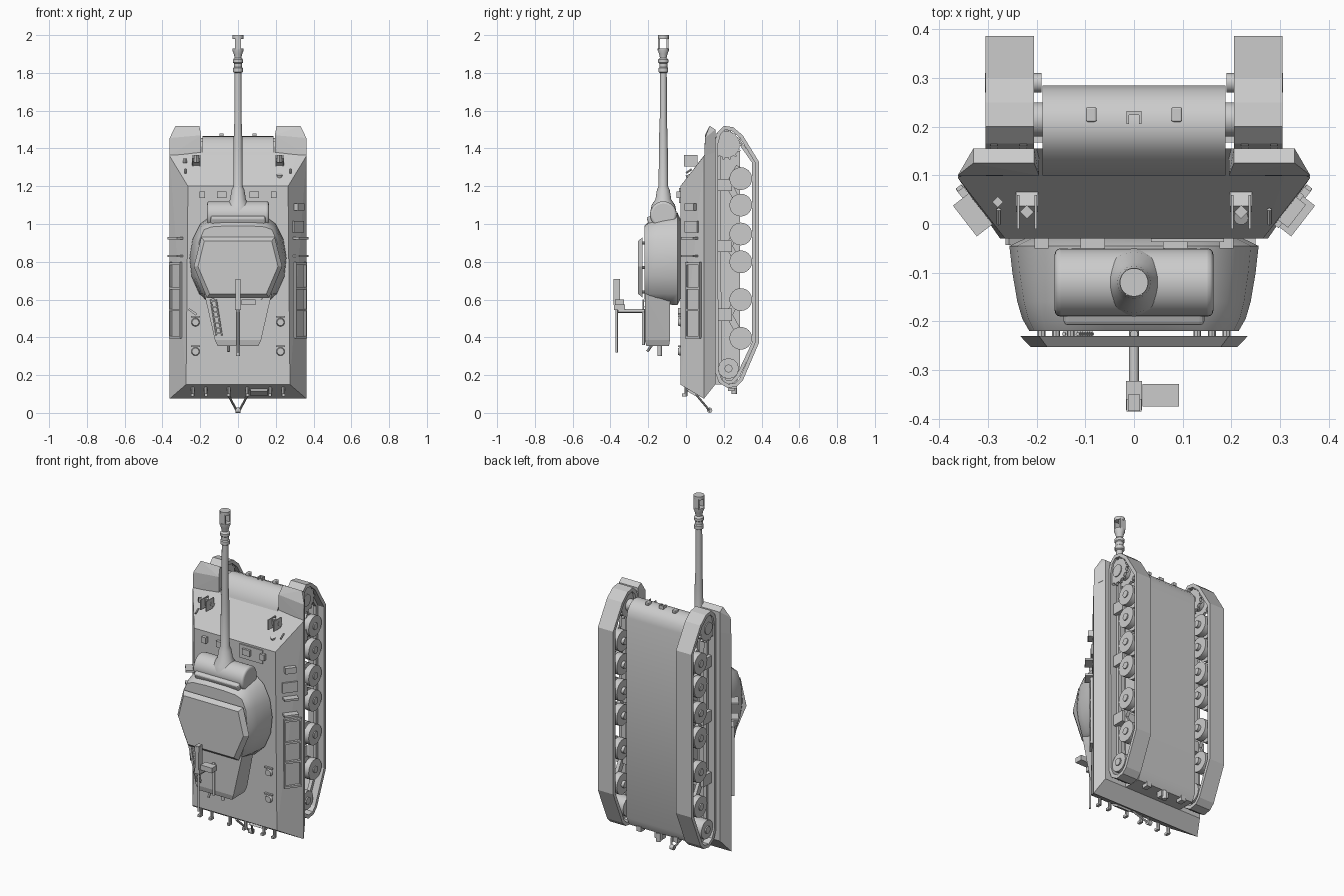
import bpy, bmesh, math
from mathutils import Matrix, Vector, Euler

if "Cube" in bpy.data.objects:
    bpy.data.objects.remove(bpy.data.objects["Cube"])


def finish(name, bm, mirror=False, smooth=None, bevel=0):
    bmesh.ops.recalc_face_normals(bm, faces=bm.faces)
    me = bpy.data.meshes.new(name)
    bm.to_mesh(me)
    bm.free()
    ob = bpy.data.objects.new(name, me)
    bpy.context.collection.objects.link(ob)
    if bevel:
        m = ob.modifiers.new("bevel", 'BEVEL')
        m.width, m.segments = bevel, 3
    if mirror:
        ob.modifiers.new("mirror", 'MIRROR')
    if smooth:
        bpy.ops.object.select_all(action='DESELECT')
        ob.select_set(True)
        bpy.context.view_layer.objects.active = ob
        bpy.ops.object.shade_smooth_by_angle(angle=math.radians(smooth))
    return ob


def box(name, c, s, rot=(0, 0, 0), mirror=False, bevel=0):
    bm = bmesh.new()
    mat = Matrix.Translation(c) @ Euler(rot).to_matrix().to_4x4() @ Matrix.Diagonal((*s, 1))
    bmesh.ops.create_cube(bm, size=1, matrix=mat)
    return finish(name, bm, mirror, bevel=bevel)


def rod(name, a, b, r, r2=None, n=16, mirror=False, bevel=0):
    a, b = Vector(a), Vector(b)
    d = b - a
    bm = bmesh.new()
    mat = Matrix.Translation((a + b) / 2) @ d.to_track_quat('Z', 'Y').to_matrix().to_4x4()
    bmesh.ops.create_cone(bm, cap_ends=True, segments=n, radius1=r,
                          radius2=r if r2 is None else r2, depth=d.length, matrix=mat)
    return finish(name, bm, mirror, 40, bevel)


def convex(name, pts, both=True, mirror=False):
    # both: add the x-reflected points; mirror: a separate copy on the other side
    bm = bmesh.new()
    for x, y, z in pts:
        bm.verts.new((x, y, z))
        if both:
            bm.verts.new((-x, y, z))
    bmesh.ops.convex_hull(bm, input=bm.verts)
    bmesh.ops.dissolve_limit(bm, angle_limit=0.02, verts=bm.verts, edges=bm.edges)
    return finish(name, bm, mirror)


def loft(name, rings, smooth=40):
    bm = bmesh.new()
    vs = [[bm.verts.new(p) for p in r] for r in rings]
    n = len(vs[0])
    for a, b in zip(vs, vs[1:]):
        for i in range(n):
            bm.faces.new((a[i], a[(i + 1) % n], b[(i + 1) % n], b[i]))
    bm.faces.new(vs[0])
    bm.faces.new(vs[-1])
    return finish(name, bm, False, smooth)


def strip(name, prof, x0, x1, thick):
    bm = bmesh.new()
    a = [bm.verts.new((x0, y, z)) for y, z in prof]
    b = [bm.verts.new((x1, y, z)) for y, z in prof]
    for i in range(len(a)):
        j = (i + 1) % len(a)
        bm.faces.new((a[i], a[j], b[j], b[i]))
    ob = finish(name, bm)
    m = ob.modifiers.new("thickness", 'SOLIDIFY')
    m.thickness, m.offset, m.use_even_offset = thick, -1, True
    ob.modifiers.new("mirror", 'MIRROR')


# Hull: upper body, rounded-nose lower body, fenders
convex("upper_hull", [(.265, -.03, 1.2), (.275, -.03, .15), (.362, .095, 1.36), (.362, .095, .075),
                      (.33, .155, 1.44), (.33, .155, .15)])
low = [(.1, .15), (.1, 1.38), (.15, 1.445), (.18, 1.462), (.215, 1.465), (.25, 1.45), (.275, 1.42),
       (.285, 1.38), (.285, .2), (.26, .15)]
loft("lower_hull", [[(x, y, z) for y, z in low] for x in (-.188, .188)])
convex("front_fender", [(.195, .1, 1.38), (.362, .098, 1.36), (.362, .1, 1.455), (.33, .125, 1.52),
                        (.205, .125, 1.52), (.195, .1, 1.47), (.33, .155, 1.38), (.33, .155, 1.5),
                        (.205, .155, 1.5), (.195, .155, 1.38)], False, True)

# Running gear
loop = [(.148, 1.42), (.165, 1.485), (.2, 1.52), (.25, 1.512), (.3, 1.47), (.386, 1.33), (.386, .37),
        (.3, .17), (.27, .14), (.22, .132), (.175, .16), (.152, .22)]
strip("track", loop, .205, .305, .02)
inner = [(y + (.018 if y < .2 else -.018), z + (.018 if z < .3 else -.018 if z > 1.4 else 0))
         for y, z in loop]
strip("track_guide", inner, .245, .265, .018)
for z in (1.24, 1.10, .947, .80, .60, .395):
    for x0, x1 in ((.207, .245), (.265, .3)):
        rod("road_wheel", (x0, .29, z), (x1, .29, z), .06, n=24, mirror=True)
    rod("wheel_hub", (.19, .29, z), (.306, .29, z), .02, n=12, mirror=True)
for z in (1.206, .884, .52):
    box("suspension_bracket", (.235, .205, z), (.1, .075, .065), mirror=True)
    for s in (-1, 1):
        box("suspension_arm", (.255, .255, z + s * .05), (.02, .035, .11), (s * -.5, 0, 0), True)
rod("sprocket_hub", (.18, .215, 1.42), (.3, .215, 1.42), .035, mirror=True)
for x in (.22, .28):
    rod("sprocket", (x, .215, 1.42), (x + .015, .215, 1.42), .07, n=20, mirror=True)
    for i in range(14):
        a = i * math.tau / 14
        box("sprocket_tooth", (x + .0075, .215 + .07 * math.cos(a), 1.42 + .07 * math.sin(a)),
            (.015, .02, .012), (a, 0, 0), True)
rod("idler", (.215, .225, .235), (.295, .225, .235), .055, n=12, mirror=True)
rod("idler_hub", (.18, .225, .235), (.303, .225, .235), .022, n=8, mirror=True)

# Turret: cast body, bustle, raised roof plate
base = [(.06, 1.06), (.14, 1.045), (.2, 1.0), (.24, .92), (.256, .82), (.245, .72), (.205, .63), (.14, .57)]
top = [(.06, .99), (.14, .985), (.18, .97), (.205, .91), (.215, .8), (.205, .73), (.175, .63), (.12, .6)]


def full(half, y):
    return [(x, y, z) for x, z in half] + [(-x, y, z) for x, z in reversed(half)]


def mix(t):
    return [(a + (c - a) * t, b + (d - b) * t) for (a, b), (c, d) in zip(base, top)]


ring = [(x * .86, .82 + (z - .82) * .85) for x, z in base]
loft("turret_body", [full(ring, -.028), full(base, -.045), full(mix(.15), -.1), full(mix(.4), -.16),
                     full(mix(.65), -.195), full(top, -.22)])
convex("turret_bustle", [(.178, -.218, .63), (.122, -.218, .385), (.108, -.21, .355), (.165, -.085, .63),
                         (.118, -.085, .385), (.105, -.09, .355)])
hexa = [(.165, .61), (.234, .775), (.195, .93)]
inset = [(.15, .63), (.212, .775), (.178, .91)]
loft("roof_plate", [full(hexa, -.23), full(inset, -.253)], 10)
for x, z in ((.19, .77), (.16, .9), (.13, .64)):
    rod("roof_post", (x, -.21, z), (x, -.235, z), .008, n=8, mirror=True)
rod("turret_ring", (0, -.015, .82), (0, -.045, .82), .19, n=32)

# Gun with mantlet and muzzle brake
rod("mantlet", (-.163, -.12, 1.05), (.163, -.12, 1.05), .07, n=32, bevel=.012)
box("mantlet_top", (0, -.165, 1.015), (.29, .07, .07), (.4, 0, 0), bevel=.01)
prof = [(.07, 1.06), (.062, 1.1), (.042, 1.13), (.034, 1.18), (.025, 1.2), (.023, 1.45), (.019, 1.55),
        (.018, 1.8), (.026, 1.805), (.026, 1.825), (.021, 1.83), (.021, 1.85), (.027, 1.855),
        (.027, 1.87), (.018, 1.88), (.022, 1.9), (.03, 1.92), (.03, 1.93)]
loft("gun_barrel", [[(r * math.cos(i * math.tau / 24), -.12 + r * math.sin(i * math.tau / 24), z)
                     for i in range(24)] for r, z in prof], 30)
rod("muzzle_ring", (0, -.12, 1.98), (0, -.12, 2), .029, n=24)
for s in (-1, 1):
    box("muzzle_cheek", (0, -.12 + s * .022, 1.955), (.034, .01, .06))

# Roof machine gun on its post
rod("mg_post", (0, -.22, .54), (0, -.36, .54), .01, n=12)
rod("mg_post_lower", (0, -.226, .36), (0, -.226, .55), .008, n=12)
box("mg_cradle", (0, -.352, .56), (.032, .06, .03))
box("mg_body", (0, -.367, .64), (.024, .034, .14))
rod("mg_barrel", (0, -.367, .32), (0, -.367, .58), .006, n=10)
box("mg_sight", (0, -.372, .69), (.03, .026, .03))
box("ammo_box", (.055, -.352, .585), (.075, .046, .03))

# Turret fittings
for i in range(7):
    box("rack_rung", (-.13 + i * .005, -.225, .59 - i * .028), (.03, .012, .008))
for dx in (-.014, .014):
    rod("rack_rail", (-.13 + dx, -.226, .6), (-.1 + dx, -.226, .41), .004, n=6)
rod("bustle_peg", (.0, -.14, .3), (0, -.14, .37), .012, n=10)
rod("bustle_hook", (-.05, -.205, .325), (-.05, -.18, .36), .007, n=8)

# Deck fittings
for z in (.48, .325):
    rod("deck_cap", (.225, -.025, z), (.225, -.043, z), .024, .018, mirror=True)
    box("deck_cap_lug", (.225, -.035, z + .028), (.05, .014, .008), mirror=True)
box("deck_handle", (-.24, -.036, .535), (.05, .014, .012), (0, .6, 0))
for x in (.19, .085):
    box("periscope", (x, -.038, 1.155), (.028 if x > .1 else .05, .024, .035), mirror=True)
box("driver_hatch", (.11, -.032, 1.15), (.15, .01, .08))
rod("glacis_cap", (.22, .02, 1.245), (.22, .012, 1.262), .015)

# Headlight clusters and towing eyes on the nose
for x in (.22,):
    box("headlight_base", (x, .05, 1.325), (.045, .05, .02), (-.7, 0, 0), True)
    box("headlight", (x, .025, 1.345), (.02, .02, .04), (0, 0, math.pi / 4), True)
    for dx in (-.018, .018):
        box("headlight_guard", (x + dx, .025, 1.335), (.005, .07, .06), mirror=True)
box("marker_lamp", (-.28, .045, 1.335), (.016, .016, .025), (0, 0, math.pi / 4))
rod("fender_rod", (.278, .0, 1.27), (.278, .03, 1.29), .005, n=8, mirror=True)
box("nose_eye", (.088, .225, 1.47), (.022, .03, .02), mirror=True, bevel=.004)
box("nose_clamp", (0, .228, 1.47), (.03, .008, .02))
box("nose_clamp_leg", (.013, .218, 1.47), (.005, .025, .02), mirror=True)

# Sloped side stowage: rails, rungs and upright brackets
T = math.atan2(.125, .097)
tx, ty, nx, ny = math.cos(T), math.sin(T), math.sin(T), -math.cos(T)


def side(name, along, out, z, size, mirror=True):
    c = (.3135 + along * tx + out * nx, .0325 + along * ty + out * ny, z)
    box(name, c, size, (0, 0, T), mirror)


for al in (-.03, .06):
    side("stowage_rail", al, .01, .6, (.008, .014, .4))
for z in (.4, .545, .66, .79):
    side("stowage_rung", .015, .01, z, (.095, .016, .012))
for z in (.83, .925):
    side("side_bracket", .0, .018, z, (.08, .05, .012))
side("side_case", .0, .012, 1.09, (.06, .03, .035), False)
side("side_plate", .0, .005, .985, (.085, .014, .06), False)

# Rear fittings and tow bar
rod("tow_bar", (.05, .055, .095), (.005, .13, .006), .006, n=8, mirror=True)
rod("tow_ring", (-.012, .125, .014), (.012, .125, .014), .014)
for x in (.24, .17, .05):
    rod("rear_hook", (x, .0, .14), (x, .0, .09), .009, n=8, mirror=True)
    box("rear_hook_tip", (x, -.008, .095), (.016, .028, .014), mirror=True)
box("rear_plate", (.11, .03, .108), (.09, .05, .012), (-.52, 0, 0))
box("rear_coupling", (0, .24, .14), (.05, .035, .05))
rod("rear_pintle", (0, .255, .15), (0, .255, .1), .014, n=12)
box("rear_lug", (.12, .25, .145), (.03, .04, .03), mirror=True)
